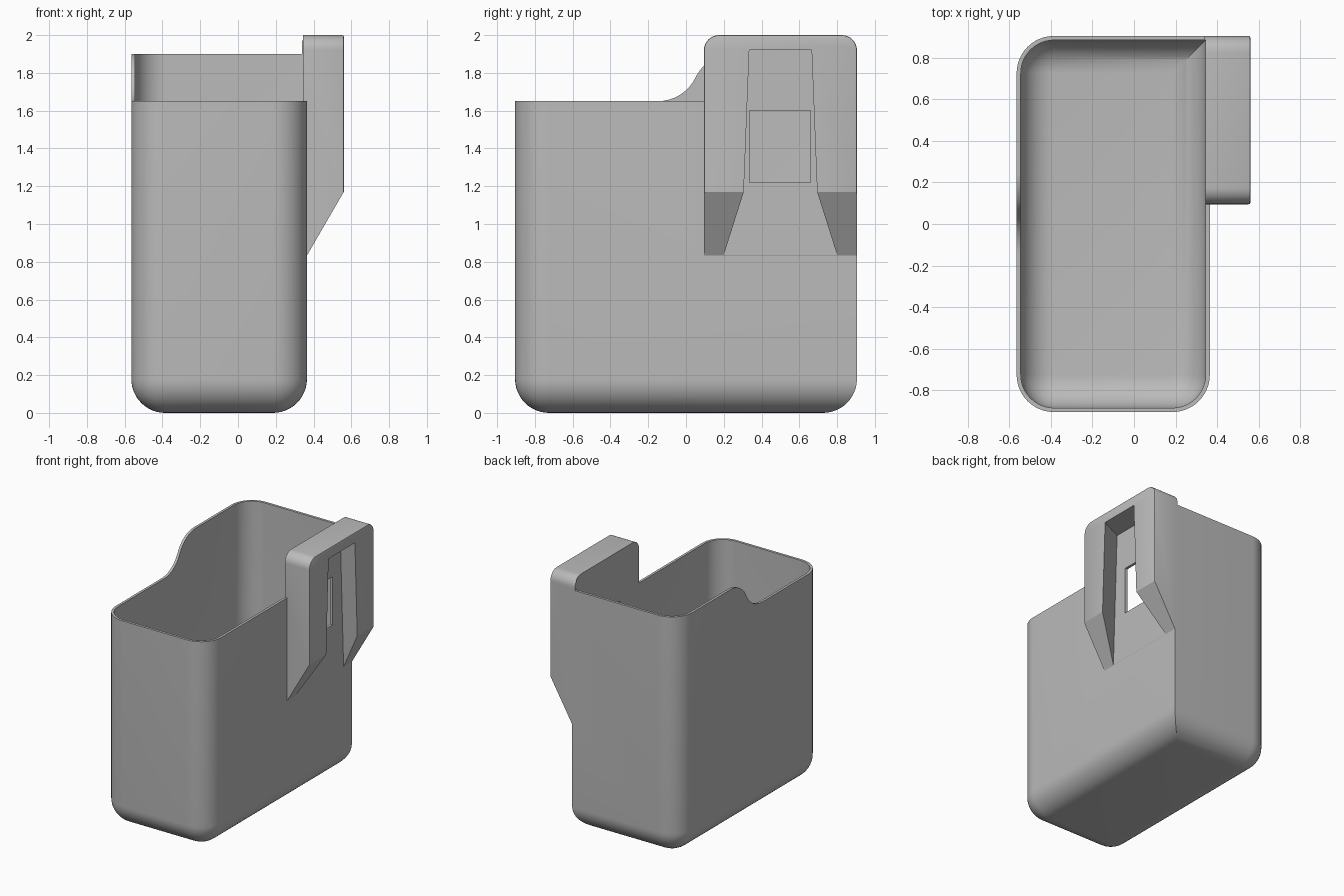
import bpy, bmesh, math
from mathutils import Vector

if "Cube" in bpy.data.objects:
    bpy.data.objects.remove(bpy.data.objects["Cube"])

grey = bpy.data.materials.new("plain grey")
grey.use_nodes = True
COLOUR = (0.5, 0.5, 0.5, 1)
grey.diffuse_color = COLOUR
grey.node_tree.nodes["Principled BSDF"].inputs["Base Color"].default_value = COLOUR


def finish(bm, name):
    bmesh.ops.recalc_face_normals(bm, faces=bm.faces)
    mesh = bpy.data.meshes.new(name)
    bm.to_mesh(mesh)
    bm.free()
    obj = bpy.data.objects.new(name, mesh)
    bpy.context.collection.objects.link(obj)
    mesh.materials.append(grey)
    return obj


def box(lo, hi):
    bm = bmesh.new()
    bmesh.ops.create_cube(bm, size=1)
    lo, hi = Vector(lo), Vector(hi)
    for v in bm.verts:
        v.co = (lo + hi) / 2 + v.co * (hi - lo)
    return bm


def tub(name, lo, hi, radius):
    """Box with a round base and three round corners; the back left one is square."""
    bm = box(lo, hi)
    edges = []
    for e in bm.edges:
        a, b = (v.co for v in e.verts)
        upright = abs(a.z - b.z) > 0.1
        square = a.x > 0 and a.y > 0
        base = a.z < 0.1 and b.z < 0.1
        if base or (upright and not square):
            edges.append(e)
    bmesh.ops.bevel(bm, geom=edges, offset=radius, segments=12, profile=0.5,
                    affect='EDGES', clamp_overlap=False)
    return finish(bm, name)


def prism(name, outline, x0, x1):
    """Extrude a (y, z) outline along x."""
    bm = bmesh.new()
    face = bm.faces.new([bm.verts.new((x0, y, z)) for y, z in outline])
    out = bmesh.ops.extrude_face_region(bm, geom=[face])["geom"]
    for v in out:
        if isinstance(v, bmesh.types.BMVert):
            v.co.x = x1
    return finish(bm, name)


def combine(target, tool, operation):
    mod = target.modifiers.new(operation.title(), 'BOOLEAN')
    mod.object, mod.operation, mod.solver = tool, operation, 'EXACT'
    bpy.context.view_layer.objects.active = target
    bpy.ops.object.modifier_apply(modifier=mod.name)
    bpy.data.objects.remove(tool)


# Outer body
LOW, HIGH, BACK = 1.65, 1.9, 0.905
bin_body = tub("bin_with_clip", (-0.565, -BACK, 0), (0.365, BACK, HIGH), 0.18)

# Lowered front rim, rising in an S curve on the right-hand wall
start, end = -0.15, 0.25
half, rise = (end - start) / 2, (HIGH - LOW) / 2
r = (half ** 2 + rise ** 2) / (2 * rise)
sweep = math.asin(half / r)
steps = [sweep * i / 12 for i in range(13)]
curve = [(start + r * math.sin(a), LOW + r - r * math.cos(a)) for a in steps]
curve += [(end - r * math.sin(a), HIGH - r + r * math.cos(a)) for a in steps[-2::-1]]
curve[-1] = (end, HIGH + 0.001)
rim = [(-1, LOW)] + curve + [(end, 2.2), (-1, 2.2)]
combine(bin_body, prism("rim_cutter", rim, -1, 0), 'DIFFERENCE')
combine(bin_body, finish(box((-0.01, -1, LOW), (1, 0.12, 2.2)), "rim_cutter"), 'DIFFERENCE')

# Clip block with rounded top corners and a sloping underside
y0, top, cr = 0.095, 2.0, 0.08
arc = [math.pi / 2 * i / 8 for i in range(9)]
outline = [(y0, 0.79), (BACK, 0.79)]
outline += [(BACK - cr + cr * math.cos(a), top - cr + cr * math.sin(a)) for a in arc]
outline += [(y0 + cr - cr * math.sin(a), top - cr + cr * math.cos(a)) for a in arc]
clip = prism("clip", outline, 0.34, 0.56)
bm = bmesh.new()
bm.from_mesh(clip.data)
for v in bm.verts:
    if v.co.z < 1 and v.co.x > 0.5:
        v.co.z = 1.17
rim_edges = [e for e in bm.edges if all(v.co.x > 0.55 and v.co.z > 1.1 for v in e.verts)
             and not all(v.co.z < 1.2 for v in e.verts)]
bmesh.ops.bevel(bm, geom=rim_edges, offset=0.008, segments=2, profile=0.5, affect='EDGES')
bm.to_mesh(clip.data)
bm.free()
combine(bin_body, clip, 'UNION')

# Hollow interior
combine(bin_body, tub("cavity", (-0.545, -0.885, 0.02), (0.345, 0.885, 2.3), 0.16), 'DIFFERENCE')

# Undercut pocket in the clip, wider at the bottom and towards its floor
bm = box((0.366, 0, 0.7), (0.6, 1, 1.92))
for v in bm.verts:
    width = 0.165 + (1.92 - v.co.z) * 0.039 + (0.56 - v.co.x) * 0.48
    v.co.y = 0.5 + math.copysign(width, v.co.y - 0.5)
combine(bin_body, finish(bm, "pocket"), 'DIFFERENCE')

# Window through the pocket floor
combine(bin_body, finish(box((0.3, 0.335, 1.22), (0.45, 0.66, 1.6)), "window"), 'DIFFERENCE')

bpy.ops.object.select_all(action='DESELECT')
bin_body.select_set(True)
bpy.context.view_layer.objects.active = bin_body
bpy.ops.object.shade_smooth_by_angle(angle=math.radians(30))
